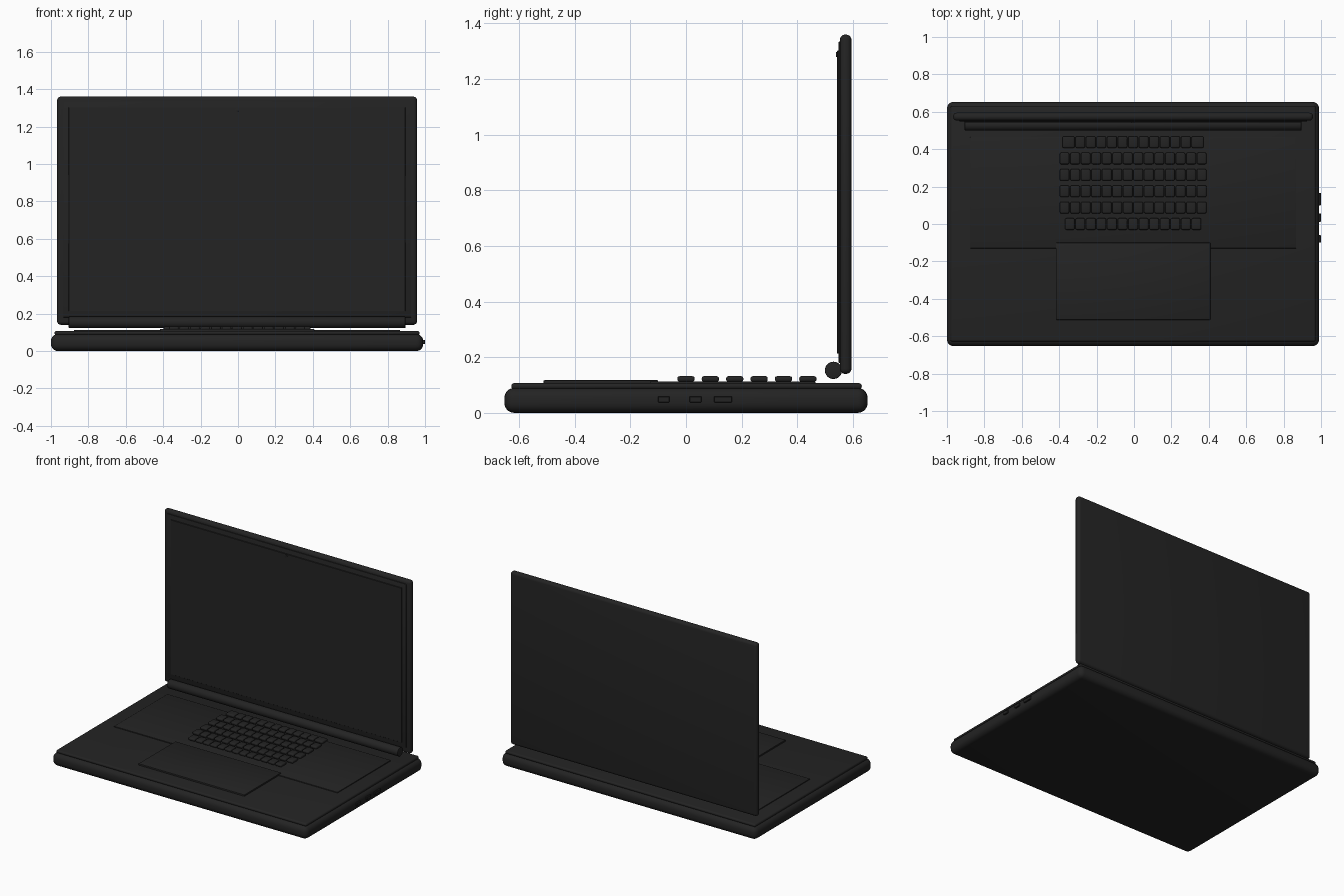
import bpy
import bmesh
import math
from mathutils import Matrix, Vector

if "Cube" in bpy.data.objects:
    bpy.data.objects.remove(bpy.data.objects["Cube"])

CX = -0.005  # centre line of the body

black = bpy.data.materials.new("matte_black")
black.diffuse_color = (0.017, 0.017, 0.017, 1)
black.use_nodes = True
black.node_tree.nodes["Principled BSDF"].inputs["Base Color"].default_value = black.diffuse_color


def finish(bm, name, bevel=0.0, segments=3):
    """Turn a bmesh into a smooth-shaded object with rounded edges."""
    mesh = bpy.data.meshes.new(name)
    bm.to_mesh(mesh)
    bm.free()
    mesh.materials.append(black)
    ob = bpy.data.objects.new(name, mesh)
    bpy.context.collection.objects.link(ob)
    bpy.ops.object.select_all(action='DESELECT')
    bpy.context.view_layer.objects.active = ob
    ob.select_set(True)
    if bevel:
        mod = ob.modifiers.new("rounding", 'BEVEL')
        mod.width = bevel
        mod.segments = segments
        mod.limit_method = 'ANGLE'
        bpy.ops.object.modifier_apply(modifier=mod.name)
    bpy.ops.object.shade_smooth_by_angle(angle=math.radians(35))
    return ob


def add_box(bm, x, y, z):
    """Add a box given its (min, max) range on each axis."""
    lo, hi = Vector((x[0], y[0], z[0])), Vector((x[1], y[1], z[1]))
    size = hi - lo
    bmesh.ops.create_cube(bm, size=1, matrix=Matrix.Translation((lo + hi) / 2)
                          @ Matrix.Diagonal((*size, 1)))


def box(name, x, y, z, bevel=0.0, segments=3):
    bm = bmesh.new()
    add_box(bm, x, y, z)
    return finish(bm, name, bevel, segments)


def cylinder(name, radius, depth, centre, axis, bevel=0.0, sides=32):
    bm = bmesh.new()
    bmesh.ops.create_cone(bm, cap_ends=True, segments=sides, radius1=radius,
                          radius2=radius, depth=depth,
                          matrix=Matrix.Translation(centre)
                          @ Matrix.Rotation(math.pi / 2, 4, axis))
    return finish(bm, name, bevel, 2)


def wide(half):
    return (CX - half, CX + half)


# Base body and deck
box("base_body", wide(0.995), (-0.653, 0.653), (0, 0.09), 0.036, 5)
box("deck", wide(0.976), (-0.628, 0.632), (0.085, 0.107), 0.01)
box("keyboard_plate", wide(0.872), (-0.13, 0.465), (0.10, 0.113), 0.003, 2)
box("trackpad", wide(0.413), (-0.512, -0.10), (0.10, 0.1175), 0.003, 2)

# Keys: each row lists its centre y and its key widths
PITCH, GAP = 0.0564, 0.005
rows = [[PITCH] * 13] + [[PITCH] * 14] * 4 + [[0.07] + [PITCH] * 11 + [0.07]]
bm = bmesh.new()
for i, widths in enumerate(rows):
    y = i * 0.0876
    x = CX - sum(widths) / 2
    for w in widths:
        add_box(bm, (x + GAP / 2, x + w - GAP / 2), (y - 0.031, y + 0.031),
                (0.112, 0.132))
        x += w
finish(bm, "keys", 0.008, 3)

# Side ports
bm = bmesh.new()
for y0, y1 in ((-0.10, -0.06), (0.012, 0.056), (0.10, 0.165)):
    add_box(bm, (0.97, 1.0), (y0, y1), (0.038, 0.06))
finish(bm, "side_ports", 0.002, 1)

# Hinge
cylinder("hinge", 0.031, 1.80, (CX, 0.53, 0.153), 'Y', 0.004)

# Lid with raised frame, screen and camera
box("lid", wide(0.962), (0.553, 0.595), (0.14, 1.36), 0.019, 4)
box("screen_frame", wide(0.93), (0.549, 0.57), (0.18, 1.335), 0.002, 2)
box("screen", wide(0.90), (0.543, 0.56), (0.213, 1.302), 0.001, 1)
cylinder("camera", 0.009, 0.012, (CX, 0.545, 1.288), 'X', 0.001, 16)
